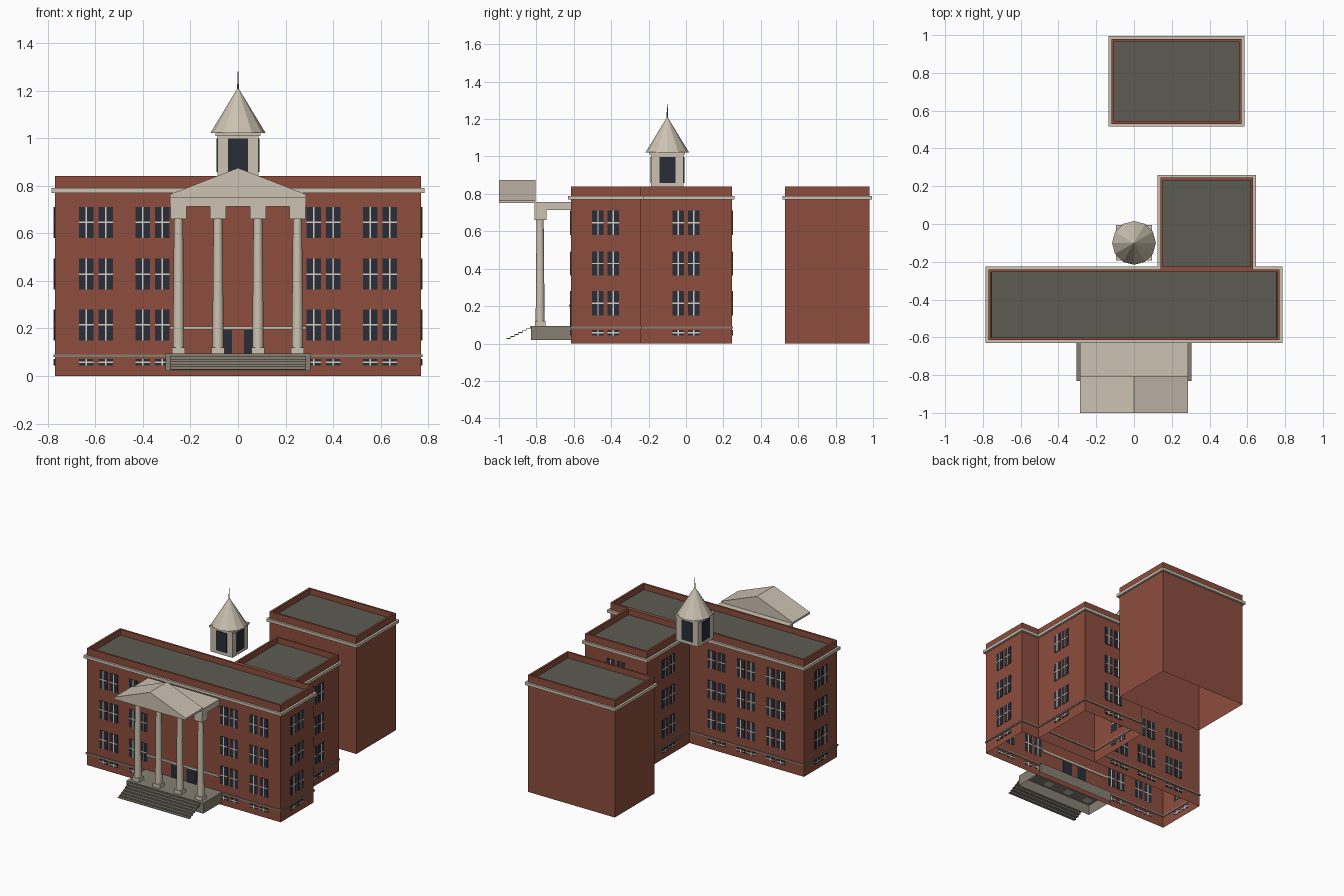
import bpy, bmesh, math
from mathutils import Matrix, Vector

if "Cube" in bpy.data.objects:
    bpy.data.objects.remove(bpy.data.objects["Cube"], do_unlink=True)


def material(name, r, g, b):
    lin = [((c / 255 + 0.055) / 1.055) ** 2.4 for c in (r, g, b)] + [1]
    m = bpy.data.materials.new(name)
    m.use_nodes = True
    m.diffuse_color = lin
    m.node_tree.nodes["Principled BSDF"].inputs["Base Color"].default_value = lin
    return m


BRICK = material("red brick", 140, 77, 61)
STONE = material("light stone", 204, 194, 177)
GREY = material("grey stone", 134, 127, 115)
ROOF = material("flat roof", 92, 92, 82)
GLASS = material("dark glass", 42, 45, 56)
TRIM = material("window bars", 218, 210, 196)


def finish(name, bm, *mats):
    me = bpy.data.meshes.new(name)
    bm.to_mesh(me)
    bm.free()
    ob = bpy.data.objects.new(name, me)
    bpy.context.scene.collection.objects.link(ob)
    for m in mats:
        me.materials.append(m)
    return ob


def add_box(bm, x0, x1, y0, y1, z0, z1):
    size = Matrix.Diagonal((x1 - x0, y1 - y0, z1 - z0, 1))
    mid = Matrix.Translation(((x0 + x1) / 2, (y0 + y1) / 2, (z0 + z1) / 2))
    return bmesh.ops.create_cube(bm, size=1, matrix=mid @ size)["verts"]


def add_cone(bm, x, y, z0, z1, r0, r1, sides):
    return bmesh.ops.create_cone(bm, cap_ends=True, segments=sides, radius1=r0, radius2=r1,
                                 depth=z1 - z0, matrix=Matrix.Translation((x, y, (z0 + z1) / 2)))


def drop_bottom(bm):
    bm.normal_update()
    low = [f for f in bm.faces if f.normal.z < -0.9]
    bmesh.ops.delete(bm, geom=low, context='FACES')


# Brick shells: open below, with a parapet around a sunken roof
def block(name, x0, x1, y0, y1, height=0.84):
    bm = bmesh.new()
    add_box(bm, x0, x1, y0, y1, 0, height)
    drop_bottom(bm)
    top = [f for f in bm.faces if f.normal.z > 0.9]
    bmesh.ops.inset_individual(bm, faces=top, thickness=0.02)
    bmesh.ops.inset_individual(bm, faces=top, thickness=0.0005, depth=-0.04)
    top[0].material_index = 1
    finish(name, bm, BRICK, ROOF)


def band(name, x0, x1, y0, y1, z0, z1, out, mat):
    bm = bmesh.new()
    t = 0.005
    for y, s in ((y0, -1), (y1, 1)):
        a, b = sorted((y - s * t, y + s * out))
        add_box(bm, x0 - out, x1 + out, a, b, z0, z1)
    for x, s in ((x0, -1), (x1, 1)):
        a, b = sorted((x - s * t, x + s * out))
        add_box(bm, a, b, y0, y1, z0, z1)
    finish(name, bm, mat)


BLOCKS = {"main_block": (-0.77, 0.77, -0.615, -0.24),
          "rear_wing": (0.14, 0.63, -0.24, 0.245),
          "detached_block": (-0.12, 0.57, 0.53, 0.98)}
for name, rect in BLOCKS.items():
    block(name, *rect)
    band(name + "_cornice", *rect, 0.77, 0.79, 0.015, STONE)
    if name != "detached_block":
        band(name + "_base_band", *rect, 0.08, 0.091, 0.006, GREY)

# Windows: paired panes with crossing bars, repeated on each wall
panes, bars = bmesh.new(), bmesh.new()


def plate(bm, axis, wall, sign, u, z, w, h, out):
    a, b = sorted((wall - sign * 0.001, wall + sign * out))
    if axis == 'y':
        add_box(bm, u - w / 2, u + w / 2, a, b, z - h / 2, z + h / 2)
    else:
        add_box(bm, a, b, u - w / 2, u + w / 2, z - h / 2, z + h / 2)


def window_group(axis, wall, sign, center):
    for u in (center - 0.041, center + 0.041):
        for z, h in ((0.057, 0.028), (0.215, 0.13), (0.428, 0.13), (0.646, 0.13)):
            plate(panes, axis, wall, sign, u, z, 0.062, h, 0.003)
            plate(bars, axis, wall, sign, u, z, 0.007, h, 0.005)
            plate(bars, axis, wall, sign, u, z, 0.062, 0.007, 0.005)


for x in (-0.597, -0.36, 0.36, 0.597):
    window_group('y', -0.615, -1, x)
for x in (-0.545, -0.31, -0.075):
    window_group('y', -0.24, 1, x)
window_group('y', 0.245, 1, 0.385)
for x, s in ((0.77, 1), (-0.77, -1)):
    window_group('x', x, s, -0.43)
for x, s in ((0.63, 1), (0.14, -1)):
    window_group('x', x, s, 0)
finish("window_panes", panes, GLASS)
finish("window_bars", bars, TRIM)

# Entrance doors and the stone band above them
bm = bmesh.new()
for x in (-0.062, 0.062):
    plate(bm, 'y', -0.615, -1, x, 0.143, 0.075, 0.1, 0.004)
finish("entrance_doors", bm, GLASS)
bm = bmesh.new()
add_box(bm, -0.285, 0.285, -0.625, -0.61, 0.195, 0.209)
finish("entrance_band", bm, STONE)

# Porch platform, hollow underneath, and thin folded steps
bm = bmesh.new()
add_box(bm, -0.305, 0.305, -0.83, -0.6, 0.02, 0.094)
drop_bottom(bm)
finish("porch_platform", bm, GREY)

bm = bmesh.new()
COUNT = 6
for i in range(COUNT):
    y = -0.96 + i * 0.13 / COUNT
    z = 0.025 + i * 0.065 / COUNT
    add_box(bm, -0.285, 0.285, y, y + 0.13 / COUNT, z, z + 0.004)
    add_box(bm, -0.285, 0.285, y + 0.13 / COUNT - 0.003, y + 0.13 / COUNT, z, z + 0.065 / COUNT)
finish("porch_steps", bm, GREY)

# Columns with square bases and capitals
shafts, blocks = bmesh.new(), bmesh.new()
for x in (-0.25, -0.084, 0.084, 0.25):
    add_cone(shafts, x, -0.78, 0.115, 0.665, 0.024, 0.019, 16)
    add_box(blocks, x - 0.028, x + 0.028, -0.808, -0.752, 0.09, 0.12)
    add_box(blocks, x - 0.033, x + 0.033, -0.81, -0.747, 0.66, 0.72)
for f in shafts.faces:
    f.smooth = len(f.verts) == 4
finish("column_shafts", shafts, STONE)
finish("column_bases_and_capitals", blocks, STONE)

# Entablature and gabled pediment
bm = bmesh.new()
add_box(bm, -0.285, 0.285, -0.81, -0.61, 0.713, 0.756)
finish("entablature", bm, STONE)

bm = bmesh.new()
outline = [(-0.285, 0.75), (0.285, 0.75), (0.285, 0.764), (0, 0.875), (-0.285, 0.764)]
face = bm.faces.new([bm.verts.new((x, -1, z)) for x, z in outline])
ext = bmesh.ops.extrude_face_region(bm, geom=[face], use_keep_orig=True)["geom"]
moved = [v for v in ext if isinstance(v, bmesh.types.BMVert)]
bmesh.ops.translate(bm, verts=moved, vec=Vector((0, 0.195, 0)))
bmesh.ops.recalc_face_normals(bm, faces=bm.faces)
finish("pediment", bm, STONE)

# Bell tower with louvre openings, faceted roof and spire
TY = -0.1
bm = bmesh.new()
add_box(bm, -0.087, 0.087, TY - 0.087, TY + 0.087, 0.835, 1.01)
add_box(bm, -0.094, 0.094, TY - 0.094, TY + 0.094, 1.01, 1.024)
finish("tower_body", bm, STONE)

bm = bmesh.new()
for s in (-1, 1):
    plate(bm, 'y', TY + s * 0.087, s, 0, 0.928, 0.086, 0.14, 0.004)
    plate(bm, 'x', s * 0.087, s, TY, 0.928, 0.086, 0.14, 0.004)
finish("tower_openings", bm, GLASS)

bm = bmesh.new()
add_cone(bm, 0, TY, 1.022, 1.035, 0.116, 0.108, 12)
add_cone(bm, 0, TY, 1.035, 1.21, 0.108, 0.002, 12)
finish("tower_roof", bm, STONE)
bm = bmesh.new()
add_cone(bm, 0, TY, 1.19, 1.28, 0.004, 0.002, 8)
finish("tower_spire", bm, GREY)
